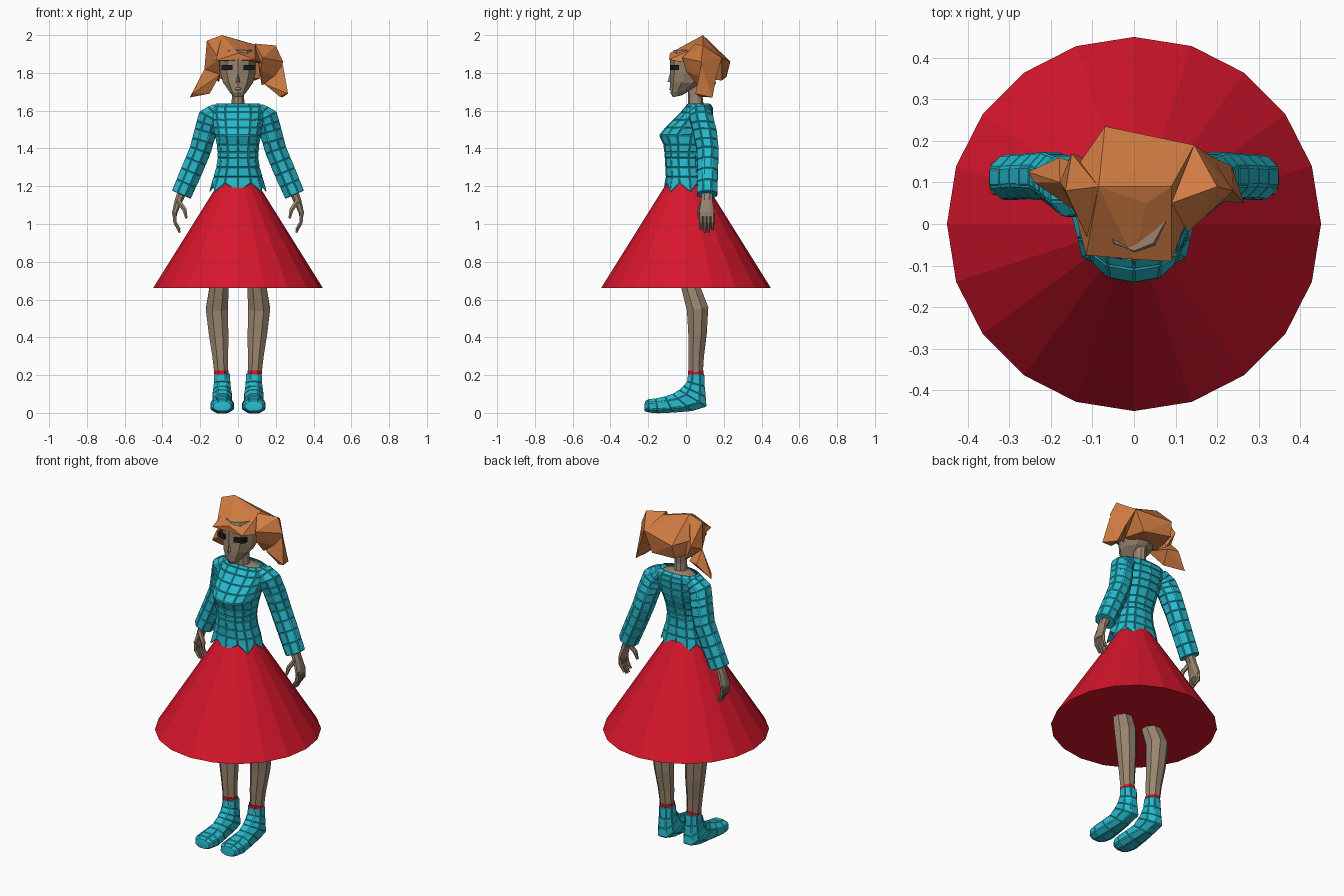
import bpy, bmesh, math
from mathutils import Vector

def mat(name, c):
    m = bpy.data.materials.new(name)
    m.diffuse_color = (*c, 1)
    return m

SKIN = mat("skin", (0.32, 0.235, 0.16))
TEAL = mat("teal", (0.02, 0.50, 0.62))
RED = mat("red", (0.68, 0.008, 0.025))
HAIR = mat("orange", (0.63, 0.20, 0.055))
BLACK = mat("black", (0.01, 0.01, 0.01))
LIGHT = mat("light", (0.5, 0.45, 0.4))

def finish(bm, name, m, smooth=None):
    bmesh.ops.recalc_face_normals(bm, faces=bm.faces[:])
    me = bpy.data.meshes.new(name)
    bm.to_mesh(me)
    bm.free()
    ob = bpy.data.objects.new(name, me)
    bpy.context.collection.objects.link(ob)
    me.materials.append(m)
    if smooth:
        bpy.context.view_layer.objects.active = ob
        ob.select_set(True)
        bpy.ops.object.shade_smooth_by_angle(angle=math.radians(smooth))
        ob.select_set(False)
    return ob

def loft(name, rings, m, n=8, p=1.0, quilt=0, caps=(1, 1), hem=0, smooth=None):
    """rings: (centre, U, V) ellipses joined by quads; quilt puffs every cell."""
    bm = bmesh.new()
    f = lambda t: math.copysign(abs(t) ** p, t)
    vs = []
    for c, u, v in rings:
        row = []
        for i in range(n):
            a = 2 * math.pi * (i + 0.5) / n
            k = 1 / math.cos(math.pi / n)
            row.append(bm.verts.new(Vector(c) + Vector(u) * f(math.cos(a) * k) + Vector(v) * f(math.sin(a) * k)))
        vs.append(row)
    sides = [bm.faces.new((a[i], a[(i + 1) % n], b[(i + 1) % n], b[i]))
             for a, b in zip(vs, vs[1:]) for i in range(n)]
    if caps[0]:
        bm.faces.new(vs[0])
    if caps[1]:
        bm.faces.new(vs[-1])
    if hem:
        for v in vs[0][::2]:
            v.co = Vector((v.co.x * 1.1, v.co.y * 1.1, v.co.z - hem))
    bmesh.ops.recalc_face_normals(bm, faces=bm.faces[:])
    if quilt:
        bmesh.ops.inset_individual(bm, faces=sides, thickness=quilt, depth=quilt * 0.6)
    return finish(bm, name, m, smooth)

def yz(rings, cx=0, s=1):
    """(front y, front z, back y, back z, half width[, x]) to loft rings."""
    out = []
    for r in rings:
        yf, zf, yb, zb, hw = r[:5]
        x = s * (r[5] if len(r) > 5 else cx)
        out.append(((x, (yf + yb) / 2, (zf + zb) / 2), (hw, 0, 0), (0, (yb - yf) / 2, (zb - zf) / 2)))
    return out

def tube(keys, s=1, steps=1):
    """(x, y, z, thickness, depth) path to loft rings, s=-1 mirrors."""
    k = []
    for a, b in zip(keys, keys[1:]):
        k += [[p + (q - p) * j / steps for p, q in zip(a, b)] for j in range(steps)]
    k.append(keys[-1])
    out = []
    for i, (x, y, z, ru, rv) in enumerate(k):
        a, b = k[max(i - 1, 0)], k[min(i + 1, len(k) - 1)]
        t = Vector((b[0] - a[0], 0, b[2] - a[2])).normalized()
        out.append(((s * x, y, z), (-s * t.z * ru, 0, t.x * ru), (0, rv, 0)))
    return out

def hulls(name, groups, m):
    bm = bmesh.new()
    for g in groups:
        vs = [bm.verts.new(p) for p in g]
        r = bmesh.ops.convex_hull(bm, input=vs)
        bmesh.ops.delete(bm, geom=list({v for v in r["geom_interior"] if isinstance(v, bmesh.types.BMVert)}), context='VERTS')
    return finish(bm, name, m)

# Skirt: 20-sided closed cone
bm = bmesh.new()
bmesh.ops.create_cone(bm, cap_ends=True, segments=20, radius1=0.45, radius2=0.1, depth=0.56)
bmesh.ops.translate(bm, vec=(0, 0, 0.94), verts=bm.verts[:])
finish(bm, "skirt", RED)

# Blouse body
torso = [(1.215, -.105, .092, .135), (1.25, -.103, .088, .127), (1.30, -.105, .083, .112),
         (1.35, -.108, .082, .105), (1.38, -.11, .086, .106), (1.42, -.115, .096, .11),
         (1.47, -.137, .118, .118), (1.51, -.105, .13, .125), (1.55, -.065, .137, .13),
         (1.59, -.025, .14, .135), (1.62, 0, .138, .132), (1.637, .012, .12, .112)]
loft("blouse", yz([(f, z, b, z, w) for z, f, b, w in torso]), TEAL, n=14, p=0.85,
     quilt=0.005, caps=(0, 0), hem=0.045, smooth=35)

# Neck, upper chest and hips
loft("neck", yz([(.0, 1.59, .135, 1.59, .12), (.005, 1.622, .12, 1.625, .095), (.012, 1.635, .09, 1.64, .035),
                 (.012, 1.68, .085, 1.68, .031), (.01, 1.75, .09, 1.75, .033)]), SKIN, n=10)
loft("hips", yz([(-.05, .90, .10, .90, .12), (-.07, 1.0, .13, 1.0, .15), (-.085, 1.1, .135, 1.1, .135),
                 (-.075, 1.2, .075, 1.2, .09)]), SKIN, n=10)

# Head, nose, mouth
loft("head", yz([(-.068, 1.672, -.025, 1.68, .024), (-.08, 1.695, .025, 1.71, .046), (-.08, 1.75, .09, 1.745, .078),
                 (-.078, 1.80, .14, 1.79, .093), (-.08, 1.87, .155, 1.86, .096), (-.06, 1.92, .13, 1.92, .075)]),
     SKIN, n=10)
hulls("nose", [[(-.012, -.078, 1.75), (.012, -.078, 1.75), (0, -.098, 1.752), (0, -.078, 1.82)]], SKIN)
loft("mouth", [((0, -.077, 1.716), (.02, 0, 0), (0, 0, .008)), ((0, -.088, 1.716), (.012, 0, 0), (0, 0, .005))], LIGHT)

# Hair: faceted clumps
crown = [(.09, -.09, 1.87), (-.115, -.075, 1.865), (0, -.085, 1.905), (-.085, .09, 2.0), (.03, .05, 1.958),
         (.09, .09, 1.95), (-.14, .02, 1.87), (.13, .02, 1.85), (-.07, .235, 1.86), (.145, .19, 1.88), (-.15, .12, 1.88)]
back = [(-.12, .03, 1.87), (.12, .03, 1.87), (-.07, .235, 1.86), (.145, .19, 1.88), (-.08, .215, 1.78),
        (.09, .19, 1.76), (-.11, .06, 1.77), (.115, .06, 1.77)]
right_top = [(.09, .05, 1.955), (.2, .09, 1.945), (.238, .08, 1.86), (.12, .0, 1.81), (.145, .19, 1.88),
             (.125, .06, 1.735), (.225, .1, 1.77), (.19, .16, 1.78), (.13, -.02, 1.88)]
right_tip = [(.14, .06, 1.74), (.238, .08, 1.84), (.19, .16, 1.78), (.265, .05, 1.69), (.235, .14, 1.67), (.22, .07, 1.675)]
left_top = [(-.165, .08, 1.97), (-.085, .09, 2.0), (-.1, -.06, 1.87), (-.178, .1, 1.82), (-.15, .17, 1.85),
            (-.095, .0, 1.79), (-.1, .15, 1.75)]
left_tip = [(-.178, .1, 1.82), (-.095, .0, 1.79), (-.255, .125, 1.67), (-.24, .1, 1.69), (-.15, .07, 1.69),
            (-.18, .16, 1.75), (-.12, .14, 1.75)]
hulls("hair", [crown, back, right_top, right_tip, left_top, left_tip], HAIR)

for s, side in ((1, "right"), (-1, "left")):
    # Eye bar
    hulls(side + "_eye", [[(s * x, y + d, z) for x, y in ((.03, -.086), (.088, -.068)) for z in (1.815, 1.842) for d in (0, .03)]], BLACK)
    # Sleeve
    loft(side + "_sleeve", tube([(.105, .075, 1.61, .03, .05), (.15, .08, 1.565, .058, .06), (.172, .10, 1.49, .056, .06),
                                 (.2, .115, 1.39, .054, .055), (.248, .115, 1.275, .054, .051),
                                 (.3, .112, 1.155, .051, .051)], s, 2), TEAL, n=8, quilt=0.005, smooth=35)
    # Hand with fingers and thumb
    loft(side + "_palm", tube([(.295, .112, 1.17, .024, .03), (.316, .11, 1.12, .02, .03), (.335, .11, 1.06, .014, .04),
                               (.336, .11, 1.04, .011, .038)], s), SKIN)
    for i, tip in enumerate((.97, .955, .955, .97)):
        y = .08 + i * .02
        loft(f"{side}_finger_{i + 1}", tube([(.336, y, 1.06, .009, .009), (.334, y, 1.01, .009, .009),
                                             (.308, y, tip, .006, .006)], s), SKIN, n=6)
    loft(side + "_thumb", tube([(.315, .09, 1.12, .013, .014), (.283, .075, 1.075, .011, .011),
                                (.273, .068, 1.03, .006, .007)], s), SKIN, n=6)
    # Leg
    loft(side + "_leg", yz([(.015, .19, .088, .19, .035, .088), (.012, .30, .095, .30, .042, .094),
                            (.012, .42, .11, .42, .052, .103), (.005, .54, .118, .56, .058, .112),
                            (-.025, .66, .075, .67, .051, .1), (-.055, .80, .07, .82, .06, .09),
                            (-.06, .98, .09, .98, .066, .078)], s=s), SKIN)
    # Sock cuff
    loft(side + "_sock", yz([(.01, .203, .092, .203, .038), (.01, .224, .092, .224, .038)], .088, s), RED)
    # Boot
    loft(side + "_boot", yz([(.014, .208, .094, .205, .039), (.008, .165, .097, .14, .041), (-.012, .14, .102, .085, .045),
                             (-.035, .12, .106, .035, .05), (-.07, .098, .03, .012, .047), (-.11, .085, -.07, .004, .054),
                             (-.16, .074, -.15, 0, .06), (-.2, .07, -.195, .004, .055), (-.218, .058, -.22, .012, .042)],
                            .084, s), TEAL, n=8, p=0.85, quilt=0.004, smooth=35)
